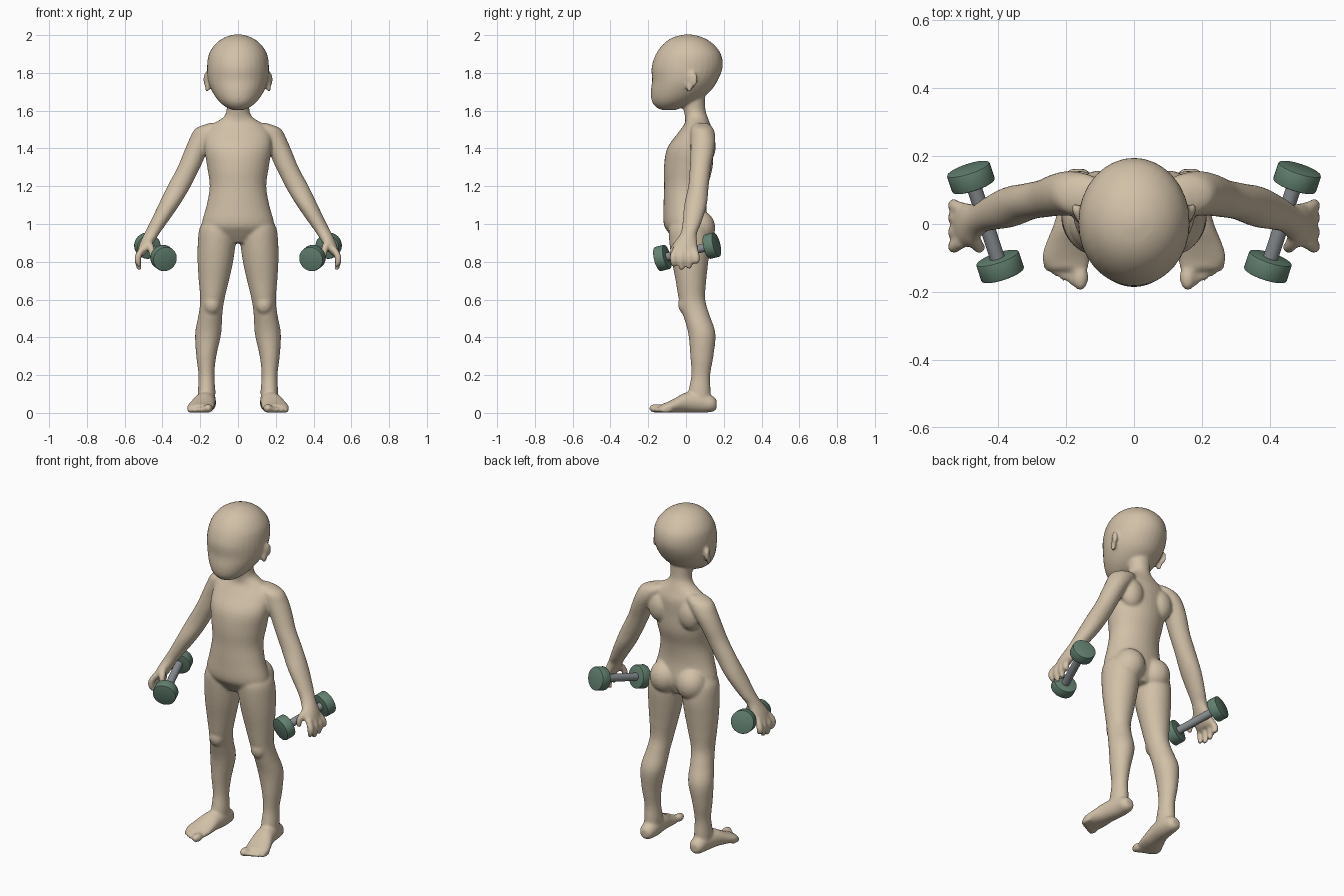
import bpy, bmesh, math
from mathutils import Vector, Matrix

if "Cube" in bpy.data.objects:
    bpy.data.objects.remove(bpy.data.objects["Cube"], do_unlink=True)


def material(name, rgb):
    m = bpy.data.materials.new(name)
    m.use_nodes = True
    m.diffuse_color = (*rgb, 1)
    bsdf = m.node_tree.nodes["Principled BSDF"]
    bsdf.inputs["Base Color"].default_value = (*rgb, 1)
    bsdf.inputs["Roughness"].default_value = 0.7
    return m


SKIN = material("skin beige", (0.64, 0.53, 0.39))
GREEN = material("weight green", (0.125, 0.22, 0.165))
GREY = material("bar grey", (0.25, 0.27, 0.28))


def make_object(name, bm, mat):
    bmesh.ops.recalc_face_normals(bm, faces=bm.faces[:])
    mesh = bpy.data.meshes.new(name)
    bm.to_mesh(mesh)
    bm.free()
    mesh.materials.append(mat)
    ob = bpy.data.objects.new(name, mesh)
    bpy.context.collection.objects.link(ob)
    bpy.ops.object.select_all(action="DESELECT")
    ob.select_set(True)
    bpy.context.view_layer.objects.active = ob
    return ob


def spline(a, b, c, d, t):
    return 0.5 * (2 * b + (c - a) * t + (2 * a - 5 * b + 4 * c - d) * t * t
                  + (3 * b - a - 3 * c + d) * t ** 3)


def loft(bm, rings, side=1, along="z", steps=4, count=32):
    """Ring: centre x, y, z, then radius in x and radius in y (or in z, along y)."""
    rings = [Vector(r) for r in rings]
    pts = [rings[0]] + rings + [rings[-1]]
    fine = [spline(*pts[i:i + 4], k / steps)
            for i in range(len(rings) - 1) for k in range(steps)] + [rings[-1]]
    loops = []
    for x, y, z, ra, rb in fine:
        loop = []
        for k in range(count):
            t = math.tau * k / count
            u, v = ra * math.cos(t), rb * math.sin(t)
            co = (x + u, y + v, z) if along == "z" else (x + u, y, z + v)
            loop.append(bm.verts.new((side * co[0], co[1], co[2])))
        loops.append(loop)
    for p, q in zip(loops, loops[1:]):
        for k in range(count):
            n = (k + 1) % count
            bm.faces.new((p[k], p[n], q[n], q[k]))
    bm.faces.new(loops[0])
    bm.faces.new(loops[-1])


def blob(bm, centre, radii, side=1, turn=0):
    mat = (Matrix.Translation((side * centre[0], centre[1], centre[2]))
           @ Matrix.Rotation(side * turn, 4, "Z") @ Matrix.Diagonal((*radii, 1)))
    bmesh.ops.create_uvsphere(bm, u_segments=20, v_segments=14, radius=1, matrix=mat)


body = bmesh.new()

# Head
loft(body, [(0, -.09, 1.603, .025, .035), (0, -.088, 1.618, .062, .07),
            (0, -.063, 1.65, .102, .118), (0, -.03, 1.7, .136, .156),
            (0, -.006, 1.76, .159, .174), (0, .006, 1.83, .164, .188),
            (0, .013, 1.9, .154, .172), (0, .012, 1.955, .118, .13),
            (0, .01, 1.988, .07, .078), (0, .01, 2.003, .02, .02)])

# Neck and torso
loft(body, [(0, .02, .9, .08, .07), (0, .01, .95, .175, .1),
            (0, 0, 1.0, .192, .118), (0, -.006, 1.1, .166, .113),
            (0, .0, 1.2, .15, .116), (0, .012, 1.3, .163, .129),
            (0, .022, 1.4, .178, .122), (0, .05, 1.48, .172, .094),
            (0, .06, 1.53, .13, .068), (0, .055, 1.565, .078, .06),
            (0, .045, 1.605, .06, .058), (0, .04, 1.68, .065, .06)])

for s in (1, -1):
    # Ear, shoulder blade and buttock
    blob(body, (.165, .032, 1.765), (.014, .032, .042), s, -.45)
    blob(body, (.163, .018, 1.725), (.012, .018, .028), s, -.3)
    blob(body, (.1, .1, 1.41), (.07, .058, .09), s)
    blob(body, (.088, .065, .98), (.088, .09, .095), s)

    # Arm down to the palm
    loft(body, [(.11, .08, 1.535, .04, .035), (.15, .085, 1.505, .075, .06),
                (.187, .09, 1.45, .07, .066), (.225, .086, 1.38, .062, .062),
                (.26, .076, 1.3, .06, .056), (.312, .066, 1.2, .062, .054),
                (.366, .05, 1.1, .056, .06), (.425, .03, 1.0, .045, .049),
                (.456, .014, .95, .04, .044), (.483, 0, .9, .036, .06),
                (.505, -.003, .855, .028, .068), (.515, -.003, .835, .018, .06)], s)

    # Fingers
    for y, tip in ((-.066, .775), (-.024, .757), (.018, .762), (.054, .79)):
        loft(body, [(.505, y * .8, .875, .017, .017), (.527, y, .835, .019, .019),
                    (.53, y, .8, .017, .018), (.522, y * .95, tip, .012, .012)], s, count=14)

    # Thumb
    loft(body, [(.478, -.03, .915, .022, .024), (.462, -.06, .88, .019, .02),
                (.455, -.07, .845, .017, .017), (.457, -.072, .82, .011, .011)], s, count=14)

    # Leg
    loft(body, [(.1, .01, 1.03, .07, .08), (.108, .014, .98, .095, .105),
                (.113, .02, .9, .1, .108), (.12, .022, .8, .094, .096),
                (.128, .026, .7, .08, .081), (.136, .032, .6, .064, .07),
                (.146, .054, .52, .063, .07), (.158, .084, .42, .069, .072),
                (.168, .084, .3, .053, .061), (.167, .078, .2, .042, .05),
                (.166, .072, .12, .046, .058), (.167, .07, .06, .046, .06)], s)
    blob(body, (.138, -.002, .575), (.045, .04, .055), s)

    # Foot, from heel to ball
    loft(body, [(.165, .162, .045, .022, .025), (.165, .14, .048, .042, .042),
                (.166, .08, .056, .05, .056), (.178, .0, .055, .058, .053),
                (.192, -.06, .039, .069, .038), (.2, -.105, .028, .071, .027),
                (.195, -.135, .024, .058, .021)], s, "y")

    # Toes
    for i in range(5):
        size = .024 if i == 0 else .018 - .001 * i
        blob(body, (.158 + .024 * i, -.158 + .013 * i, size), (size, .038, size), s)

figure = make_object("body", body, SKIN)

# Fuse the overlapping volumes into one soft skin
fuse = figure.modifiers.new("fuse", "REMESH")
fuse.mode = "VOXEL"
fuse.voxel_size = 0.008
soften = figure.modifiers.new("soften", "SMOOTH")
soften.factor = 0.5
soften.iterations = 6
for mod in ("fuse", "soften"):
    bpy.ops.object.modifier_apply(modifier=mod)
bpy.ops.object.shade_smooth()


def cylinder(name, centre, axis, radius, depth, mat, bevel=0):
    bm = bmesh.new()
    place = Matrix.Translation(centre) @ axis.to_track_quat("Z", "Y").to_matrix().to_4x4()
    bmesh.ops.create_cone(bm, cap_ends=True, segments=40, radius1=radius,
                          radius2=radius, depth=depth, matrix=place)
    if bevel:
        rim = [e for e in bm.edges if any(len(f.verts) > 4 for f in e.link_faces)]
        bmesh.ops.bevel(bm, geom=rim, offset=bevel, segments=2, affect="EDGES", profile=.5)
    make_object(name, bm, mat)
    bpy.ops.object.shade_smooth_by_angle(angle=math.radians(40))


# Dumbbells
for label, s in (("left", 1), ("right", -1)):
    front = Vector((s * .394, -.125, .82))
    back = Vector((s * .48, .137, .885))
    axis = (back - front).normalized()
    cylinder(label + "_dumbbell_bar", (front + back) / 2, axis, .022,
             (back - front).length, GREY)
    for end, centre in (("front", front), ("back", back)):
        cylinder(f"{label}_dumbbell_{end}_weight", centre, axis, .066, .056, GREEN, .005)
